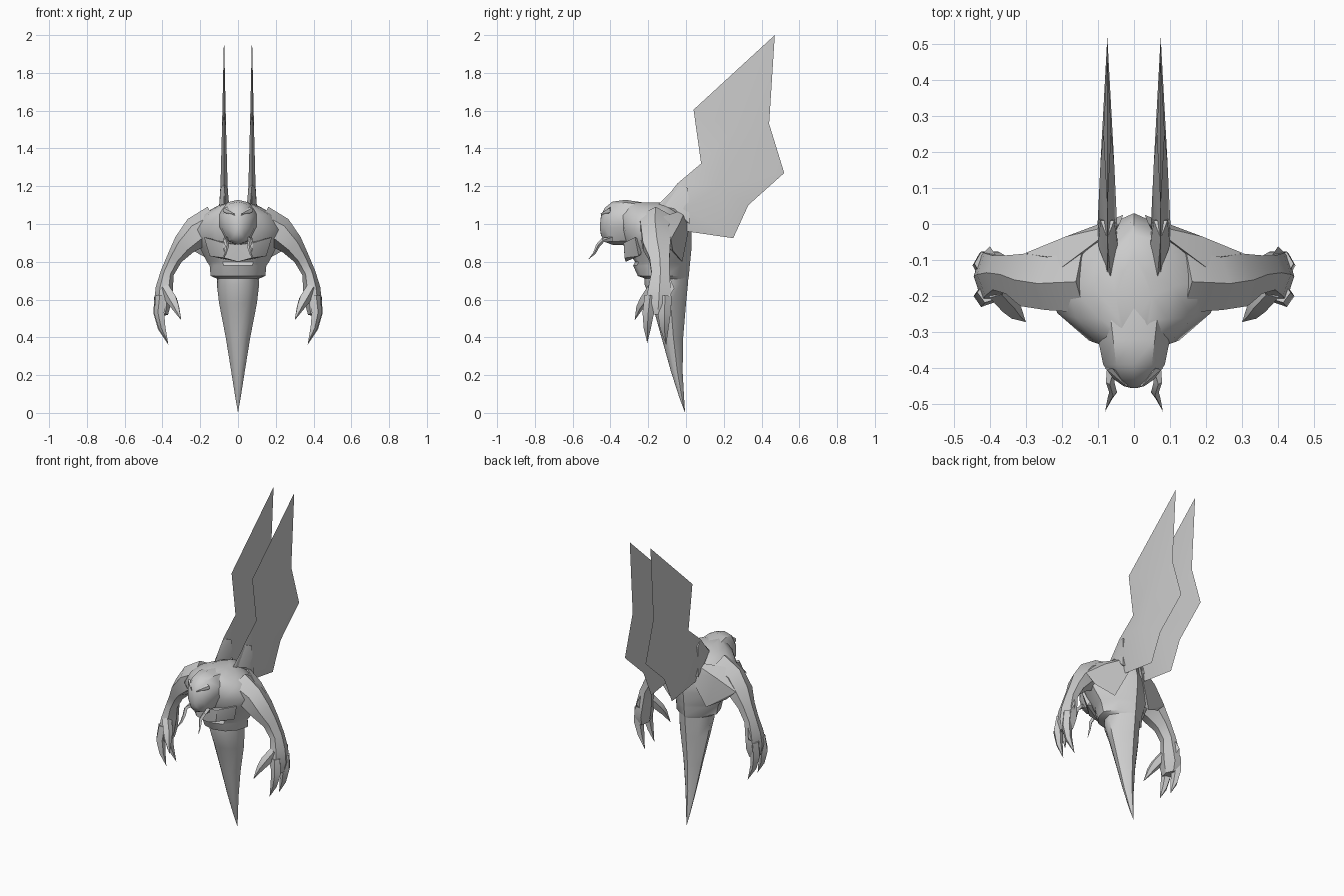
import bpy, bmesh, math
from mathutils import Vector

skin = bpy.data.materials.new("grey_skin")
skin.diffuse_color = (0.6, 0.6, 0.6, 1)


def finish(name, bm, mirror=False, angle=40):
    bmesh.ops.remove_doubles(bm, verts=bm.verts, dist=0.0005)
    bmesh.ops.recalc_face_normals(bm, faces=bm.faces)
    me = bpy.data.meshes.new(name)
    bm.to_mesh(me)
    bm.free()
    me.materials.append(skin)
    ob = bpy.data.objects.new(name, me)
    bpy.context.collection.objects.link(ob)
    bpy.ops.object.select_all(action='DESELECT')
    ob.select_set(True)
    bpy.context.view_layer.objects.active = ob
    bpy.ops.object.shade_smooth_by_angle(angle=math.radians(angle))
    if mirror:
        m = ob.modifiers.new("mirror", 'MIRROR')
        m.use_mirror_merge = False
    return ob


def loft(name, rings, mirror=False, angle=40):
    bm = bmesh.new()
    vs = [[bm.verts.new(p) for p in r] for r in rings]
    n = len(vs[0])
    for a, b in zip(vs, vs[1:]):
        for i in range(n):
            j = (i + 1) % n
            bm.faces.new((a[i], a[j], b[j], b[i]))
    for end in (vs[0], vs[-1]):
        if (end[0].co - end[n // 2].co).length > 0.001:
            bm.faces.new(end)
    finish(name, bm, mirror, angle)


def limb(name, path, sides=6, angle=40):
    """Tapered tube; each point is x, y, z, radius sideways, radius fore and aft."""
    pts = [Vector(p[:3]) for p in path]
    rings = []
    for i, p in enumerate(path):
        d = (pts[min(i + 1, len(pts) - 1)] - pts[max(i - 1, 0)]).normalized()
        u = d.cross(Vector((0, 1, 0))).normalized()
        v = u.cross(d)
        rings.append([pts[i] + u * p[3] * math.cos(t) + v * p[4] * math.sin(t)
                      for t in (math.tau * k / sides for k in range(sides))])
    loft(name, rings, True, angle)


def hull(name, points, mirror=True):
    bm = bmesh.new()
    for p in points:
        bm.verts.new(p)
    bmesh.ops.convex_hull(bm, input=bm.verts)
    finish(name, bm, mirror, 25)


# Torso and tail: stacked sections with a ridge at front and back
half = [(0, 0), (0.5, 0.07), (0.85, 0.27), (1, 0.55), (0.62, 0.82), (0, 1)]
section = half + [(-x, t) for x, t in half[-2:0:-1]]


def body_ring(z, w, front, back):
    return [(x * w, front + t * (back - front), z) for x, t in section]


loft("torso", [body_ring(*r) for r in (
    (0.705, 0.10, -0.20, 0.01), (0.725, 0.145, -0.255, 0.015), (0.78, 0.15, -0.28, 0.02),
    (0.80, 0.165, -0.27, 0.022), (0.88, 0.205, -0.32, 0.03), (0.97, 0.25, -0.35, 0.03),
    (1.05, 0.19, -0.36, 0.01), (1.095, 0.11, -0.35, -0.03), (1.115, 0.05, -0.33, -0.09))])
loft("tail", [body_ring(*r) for r in (
    (0, 0, -0.005, -0.005), (0.08, 0.014, -0.035, -0.01), (0.22, 0.036, -0.08, -0.018),
    (0.4, 0.065, -0.13, -0.015), (0.58, 0.1, -0.18, 0), (0.68, 0.112, -0.22, 0.01),
    (0.75, 0.11, -0.22, 0.015))], angle=50)

# Head: sections from the neck forward to the face
head_half = [(0, 0), (0.55, 0.08), (0.95, 0.4), (0.95, 0.68), (0.55, 0.94), (0, 1)]
head_section = head_half + [(-x, t) for x, t in head_half[-2:0:-1]]
loft("head", [[(x * w, y, lo + t * (hi - lo)) for x, t in head_section] for y, w, lo, hi in (
    (-0.20, 0.13, 0.90, 1.11), (-0.32, 0.105, 0.89, 1.128), (-0.39, 0.09, 0.89, 1.118),
    (-0.43, 0.06, 0.905, 1.085), (-0.45, 0.03, 0.94, 1.045), (-0.455, 0.008, 0.97, 1.0))])
# Brow ridges over the eyes
hull("brow", [(0.015, -0.445, 1.04), (0.075, -0.405, 1.085), (0.02, -0.452, 1.055),
              (0.08, -0.40, 1.065), (0.03, -0.42, 1.04), (0.06, -0.40, 1.09)])
# Upper chest plates and throat
hull("chest_plate", [(0, -0.32, 0.80), (0, -0.33, 0.89), (0.07, -0.325, 0.82), (0.08, -0.33, 0.9),
                     (0.15, -0.25, 0.83), (0.18, -0.27, 0.93), (0, -0.2, 0.86), (0.1, -0.2, 0.9)])
# Mandibles
limb("mandible", [(0.062, -0.39, 0.92, 0.016, 0.016), (0.066, -0.44, 0.915, 0.012, 0.012),
                  (0.058, -0.467, 0.885, 0.011, 0.011), (0.067, -0.485, 0.845, 0.007, 0.007),
                  (0.08, -0.52, 0.81, 0, 0)], 4)

# Shoulder blade flaps on the back
hull("shoulder_blade", [(0.03, 0.025, 1.02), (0.04, 0.0, 1.08), (0.19, -0.035, 1.0),
                        (0.30, -0.08, 0.92), (0.24, -0.07, 0.86), (0.13, -0.02, 0.8),
                        (0.2, -0.12, 1.04), (0.1, -0.12, 0.9)])

# Arms: shoulder, upper arm and forearm
limb("arm", [(0.12, -0.16, 1.0, 0.10, 0.10), (0.22, -0.165, 0.955, 0.085, 0.085),
             (0.285, -0.155, 0.89, 0.062, 0.085), (0.335, -0.14, 0.82, 0.042, 0.062),
             (0.375, -0.135, 0.74, 0.036, 0.055), (0.39, -0.14, 0.66, 0.046, 0.068),
             (0.40, -0.145, 0.58, 0.045, 0.08), (0.40, -0.15, 0.52, 0.03, 0.06)], 6, 30)
# Elbow spur
hull("elbow_spur", [(0.36, -0.12, 0.8), (0.40, -0.062, 0.66), (0.445, -0.11, 0.58),
                    (0.38, -0.1, 0.6), (0.41, -0.15, 0.68)])
# Clawed fingers and thumb
limb("front_claw", [(0.405, -0.19, 0.62, 0.03, 0.03), (0.415, -0.2, 0.53, 0.03, 0.032),
                    (0.40, -0.205, 0.45, 0.02, 0.02), (0.37, -0.205, 0.37, 0, 0)], 5, 30)
limb("rear_claw", [(0.415, -0.11, 0.62, 0.028, 0.035), (0.42, -0.115, 0.53, 0.028, 0.036),
                   (0.405, -0.115, 0.45, 0.02, 0.024), (0.368, -0.105, 0.36, 0, 0)], 5, 30)
limb("thumb", [(0.385, -0.18, 0.66, 0.03, 0.03), (0.35, -0.22, 0.6, 0.032, 0.028),
               (0.33, -0.245, 0.56, 0.022, 0.02), (0.30, -0.272, 0.49, 0, 0)], 5, 30)

# Wings: jagged blades with a shallow ridge on each side
edge = [(-0.15, 1.08), (-0.045, 1.215), (0.08, 1.32), (0.04, 1.605), (0.47, 2.0),
        (0.44, 1.53), (0.52, 1.27), (0.33, 1.1), (0.25, 0.925), (0.01, 0.96)]
ridge = [(0.0, 1.08, 0.027), (0.17, 1.2, 0.019), (0.25, 1.5, 0.011)]
panels = [(0, 1, 10), (1, 2, 11, 10), (2, 3, 12, 11), (3, 4, 12), (4, 5, 12), (5, 6, 11, 12),
          (6, 7, 11), (7, 8, 11), (8, 9, 10, 11), (9, 0, 10)]
bm = bmesh.new()
for side in (-1, 1):
    vs = [bm.verts.new((0.074, y, z)) for y, z in edge]
    vs += [bm.verts.new((0.074 + side * t, y, z)) for y, z, t in ridge]
    for f in panels:
        bm.faces.new([vs[i] for i in f])
finish("wing", bm, True, 30)
# Wing roots
hull("wing_root", [(0.065, -0.15, 1.10), (0.045, -0.06, 1.08), (0.1, -0.06, 1.08),
                   (0.074, -0.04, 1.21), (0.055, 0.01, 1.19), (0.093, 0.01, 1.19),
                   (0.05, 0.02, 1.0), (0.1, 0.02, 1.0)])
